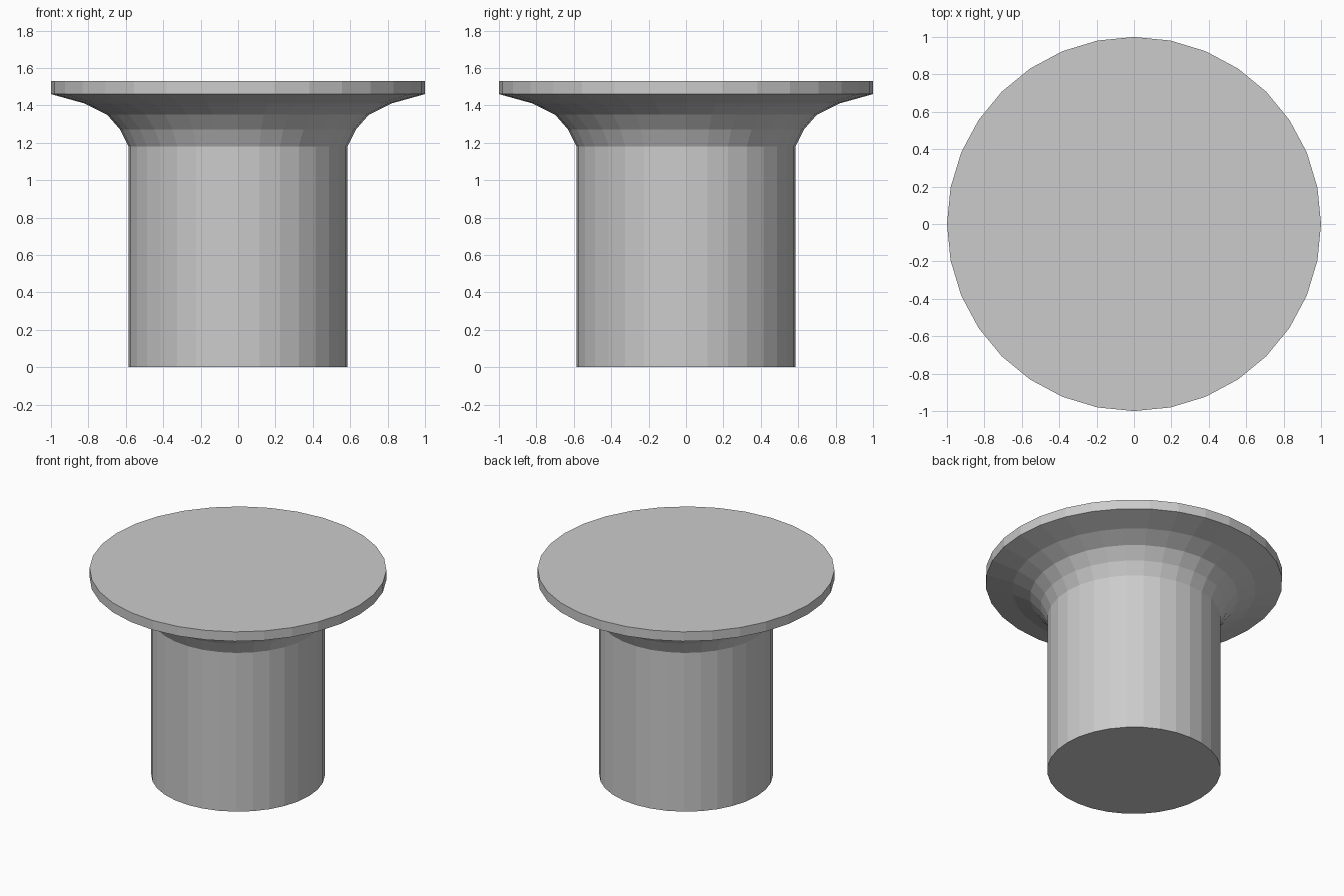
import bpy, bmesh, math
from mathutils import Vector

if "Cube" in bpy.data.objects:
    bpy.data.objects.remove(bpy.data.objects["Cube"])

SIDES = 32

# Half profile (radius, height): straight shaft, flared neck, flat rim
PROFILE = [(0.585, 0), (0.585, 1.18), (0.63, 1.27), (0.70, 1.35),
           (0.82, 1.41), (1.0, 1.46), (1.0, 1.53)]

# The column is broken into tightly fitting fragments, one around each seed point
SEEDS = {
    "front_left_fragment": (-0.388, -0.938, 1.540),
    "back_left_fragment": (0.243, 0.593, 1.239),
    "back_rim_fragment": (0.452, 0.455, 1.239),
    "right_rim_fragment": (1.002, 0.006, 1.381),
    "front_right_fragment": (0.493, -0.517, 1.326),
    "core_fragment": (0.493, 0.339, 1.152),
}


def turned_column():
    """Closed, faceted column turned from the profile."""
    bm = bmesh.new()
    rings = []
    for r, z in PROFILE:
        rings.append([bm.verts.new((r * math.cos(2 * math.pi * i / SIDES),
                                    r * math.sin(2 * math.pi * i / SIDES), z))
                      for i in range(SIDES)])
    for low, high in zip(rings, rings[1:]):
        for i in range(SIDES):
            j = (i + 1) % SIDES
            bm.faces.new((low[i], low[j], high[j], high[i]))
    bm.faces.new(rings[0][::-1])
    bm.faces.new(rings[-1])
    return bm


def slice_off(bm, point, normal):
    """Remove everything beyond the plane and close the cut."""
    geom = bm.verts[:] + bm.edges[:] + bm.faces[:]
    bmesh.ops.bisect_plane(bm, geom=geom, dist=1e-6, plane_co=point,
                           plane_no=normal, clear_outer=True)
    rim = [e for e in bm.edges if e.is_boundary]
    if rim:
        bmesh.ops.holes_fill(bm, edges=rim, sides=0)


# Fragments: keep the part of the column nearest to each seed
for name, seed in SEEDS.items():
    bm = turned_column()
    here = Vector(seed)
    for other_name, other in SEEDS.items():
        if other_name != name:
            there = Vector(other)
            slice_off(bm, (here + there) / 2, (there - here).normalized())
    bmesh.ops.recalc_face_normals(bm, faces=bm.faces[:])
    mesh = bpy.data.meshes.new(name)
    bm.to_mesh(mesh)
    bm.free()
    bpy.context.collection.objects.link(bpy.data.objects.new(name, mesh))
